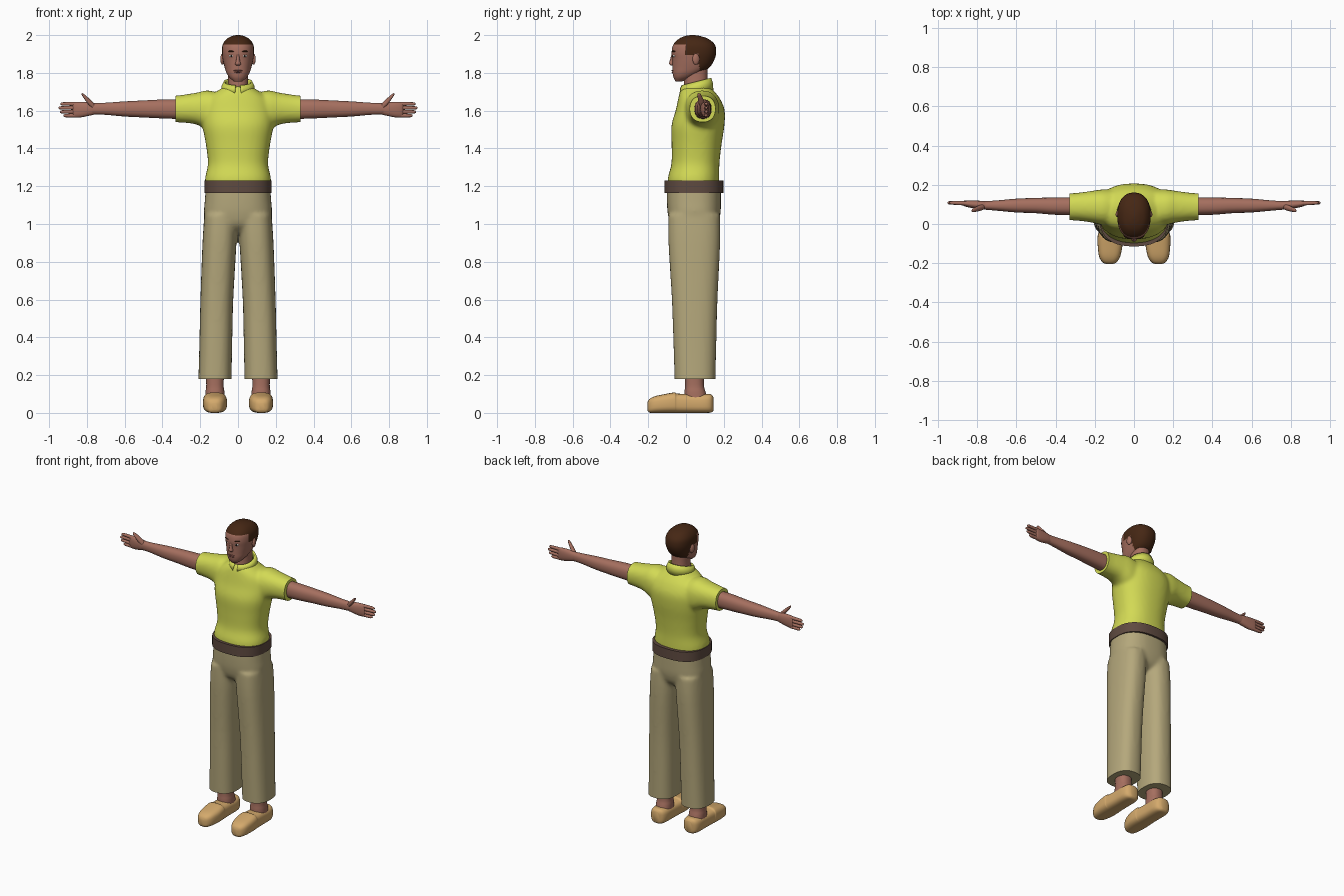
import bpy, bmesh, math
from mathutils import Matrix, Vector

if "Cube" in bpy.data.objects:
    bpy.data.objects.remove(bpy.data.objects["Cube"])


def material(name, r, g, b):
    m = bpy.data.materials.new(name)
    m.use_nodes = True
    m.diffuse_color = (r, g, b, 1)
    bsdf = m.node_tree.nodes["Principled BSDF"]
    bsdf.inputs["Base Color"].default_value = (r, g, b, 1)
    bsdf.inputs["Roughness"].default_value = 0.8
    return m


SKIN = material("brown skin", 0.38, 0.16, 0.115)
HAIR = material("dark brown hair", 0.06, 0.02, 0.007)
SHIRT = material("lime shirt", 0.65, 0.70, 0.09)
TROUSERS = material("khaki trousers", 0.46, 0.39, 0.20)
BELT = material("brown belt", 0.115, 0.07, 0.052)
SHOE = material("tan shoe", 0.66, 0.40, 0.15)
WHITE = material("eye white", 0.7, 0.66, 0.6)
DARK = material("dark iris", 0.02, 0.012, 0.01)
LIP = material("lip", 0.24, 0.085, 0.07)

AXES = {"x": lambda t, a, b: (t, a, b),
        "y": lambda t, a, b: (a, t, b),
        "z": lambda t, a, b: (a, b, t)}


def smooth_rings(rings, steps):
    """Catmull-Rom interpolation between cross-sections."""
    out = []
    for i in range(len(rings) - 1):
        p = [rings[max(0, min(len(rings) - 1, i + k))] for k in (-1, 0, 1, 2)]
        for s in range(steps):
            u = s / steps
            out.append([b + 0.5 * u * (c - a + u * (2*a - 5*b + 4*c - d + u * (3*(b - c) + d - a)))
                        for a, b, c, d in zip(*p)])
    return out + [list(rings[-1])]


def loft(bm, rings, axis="z", e=2.3, n=32, steps=4, side=1):
    """Rings are (position, centre a, centre b, radius a, radius b)."""
    loops = []
    for t, a, b, ra, rb in smooth_rings(rings, steps):
        loop = []
        for k in range(n):
            c, s = math.cos(math.tau * k / n), math.sin(math.tau * k / n)
            pa = a + max(ra, 0.001) * math.copysign(abs(c) ** (2 / e), c)
            pb = b + max(rb, 0.001) * math.copysign(abs(s) ** (2 / e), s)
            x, y, z = AXES[axis](t, pa, pb)
            loop.append(bm.verts.new((x * side, y, z)))
        loops.append(loop)
    for lo, hi in zip(loops, loops[1:]):
        for k in range(n):
            bm.faces.new((lo[k], lo[(k + 1) % n], hi[(k + 1) % n], hi[k]))
    bm.faces.new(loops[0])
    bm.faces.new(loops[-1])


def ball(bm, centre, radii, turn=0.0):
    m = (Matrix.Translation(centre) @ Matrix.Rotation(turn, 4, "Z")
         @ Matrix.Diagonal((*radii, 1)))
    bmesh.ops.create_uvsphere(bm, u_segments=20, v_segments=12, radius=1, matrix=m)


def finish(name, bm, *mats, angle=40):
    bmesh.ops.recalc_face_normals(bm, faces=bm.faces[:])
    me = bpy.data.meshes.new(name)
    bm.to_mesh(me)
    bm.free()
    ob = bpy.data.objects.new(name, me)
    bpy.context.collection.objects.link(ob)
    for m in mats:
        me.materials.append(m)
    bpy.ops.object.select_all(action="DESELECT")
    ob.select_set(True)
    bpy.context.view_layer.objects.active = ob
    bpy.ops.object.shade_smooth_by_angle(angle=math.radians(angle))
    return ob


def fuse(name, bm, mat, cuts):
    """Melt overlapping lofts into one cloth skin, then trim the hems flat."""
    ob = finish(name, bm, mat)
    rm = ob.modifiers.new("melt", "REMESH")
    rm.mode, rm.voxel_size = "VOXEL", 0.01
    sm = ob.modifiers.new("soften", "SMOOTH")
    sm.factor, sm.iterations = 0.5, 10
    dg = bpy.context.evaluated_depsgraph_get()
    melted = bpy.data.meshes.new_from_object(ob.evaluated_get(dg))
    bpy.data.objects.remove(ob)
    bm = bmesh.new()
    bm.from_mesh(melted)
    for co, no in cuts:
        bmesh.ops.bisect_plane(bm, geom=bm.verts[:] + bm.edges[:] + bm.faces[:],
                               plane_co=co, plane_no=no, clear_outer=True)
        bmesh.ops.holes_fill(bm, edges=[ed for ed in bm.edges if ed.is_boundary], sides=0)
    for f in bm.faces:
        f.material_index = 0
    return finish(name, bm, mat, angle=50)


SIDES = (("left", 1), ("right", -1))

# Shirt: torso and two short sleeves
bm = bmesh.new()
loft(bm, [(1.19, 0, .04, .174, .135), (1.245, 0, .04, .174, .136), (1.32, 0, .05, .159, .127),
          (1.42, 0, .056, .17, .132), (1.52, 0, .063, .187, .14), (1.60, 0, .075, .187, .13),
          (1.66, 0, .07, .165, .112), (1.70, 0, .06, .115, .092), (1.73, 0, .055, .07, .07)], n=48)
for _, s in SIDES:
    loft(bm, [(.04, .08, 1.58, .09, .09), (.15, .085, 1.60, .092, .107), (.22, .088, 1.611, .08, .084),
              (.30, .088, 1.61, .07, .073), (.37, .088, 1.608, .069, .068)], "x", side=s)
fuse("shirt", bm, SHIRT, [(Vector((s * .33, 0, 0)), Vector((s, 0, 0))) for _, s in SIDES])

# Collar: open band, lower at the front
bm = bmesh.new()
rows = []
for rx, ry, lift, tilt in ((.086, .087, 1.698, .008), (.084, .085, 1.73, .014), (.072, .076, 1.753, .02)):
    row = []
    for k in range(41):
        a = -math.pi / 2 + .17 + (math.tau - .34) * k / 40
        row.append(bm.verts.new((rx * math.cos(a), .055 + ry * math.sin(a), lift + tilt * math.sin(a))))
    rows.append(row)
for lo, hi in zip(rows, rows[1:]):
    for k in range(40):
        bm.faces.new((lo[k], lo[k + 1], hi[k + 1], hi[k]))
ob = finish("collar", bm, SHIRT, angle=60)
band = ob.modifiers.new("thickness", "SOLIDIFY")
band.thickness, band.offset = 0.012, -0.5

# Trousers: hips and two legs
bm = bmesh.new()
loft(bm, [(.95, 0, .045, .08, .07), (.99, 0, .043, .15, .12), (1.05, 0, .043, .179, .139),
          (1.12, 0, .042, .176, .143), (1.20, 0, .042, .17, .143)], n=48, e=2.5)
for _, s in SIDES:
    loft(bm, [(.13, .123, .048, .088, .107), (.35, .118, .047, .087, .113), (.60, .112, .046, .087, .121),
              (.90, .098, .044, .09, .137), (1.05, .09, .043, .088, .137)], e=2.5, side=s)
fuse("trousers", bm, TROUSERS, [(Vector((0, 0, .18)), Vector((0, 0, -1)))])

# Belt
bm = bmesh.new()
loft(bm, [(1.165, 0, .042, .177, .156), (1.23, 0, .042, .177, .156)], n=64, steps=1, e=2.5)
finish("belt", bm, BELT)

# Neck
bm = bmesh.new()
loft(bm, [(1.68, 0, .055, .062, .07), (1.75, 0, .052, .053, .062), (1.84, 0, .052, .052, .062)])
finish("neck", bm, SKIN)


# Head, with the hair cap chosen by a hairline rule
def is_hair(c):
    if c.y < -.005:
        return c.z > 1.947
    if c.y < .035:
        return c.z > 1.895
    return c.z > (1.90 if c.y < .07 else 1.80)


bm = bmesh.new()
profile = ((1.755, -.055, -.02, .022), (1.775, -.066, .03, .045), (1.80, -.071, .08, .061),
           (1.83, -.072, .125, .071), (1.87, -.073, .15, .08), (1.91, -.076, .16, .085),
           (1.95, -.067, .152, .081), (1.98, -.038, .118, .06), (1.995, -.005, .075, .031),
           (2.0, .025, .045, .008))
loft(bm, [(z, 0, (f + b) / 2, w, (b - f) / 2) for z, f, b, w in profile], n=72, steps=5)
for f in bm.faces:
    f.material_index = int(is_hair(f.calc_center_median()))
finish("head", bm, SKIN, HAIR, angle=60)

# Nose and mouth
bm = bmesh.new()
loft(bm, [(1.838, 0, -.07, .008, .008), (1.847, 0, -.074, .015, .015), (1.865, 0, -.073, .010, .013),
          (1.90, 0, -.069, .006, .007)], n=16)
finish("nose", bm, SKIN, angle=60)
bm = bmesh.new()
ball(bm, (0, -.066, 1.812), (.024, .011, .004))
ball(bm, (0, -.065, 1.804), (.020, .011, .005))
finish("lips", bm, LIP)

for name, s in SIDES:
    # Eye, iris, brow and ear
    for part, mat, centre, radii, turn in (
            ("eye", WHITE, (.036, -.063, 1.89), (.014, .007, .007), .45),
            ("iris", DARK, (.035, -.066, 1.89), (.006, .006, .0065), .45),
            ("brow", HAIR, (.037, -.065, 1.914), (.019, .007, .004), .45),
            ("ear", SKIN, (.082, .053, 1.873), (.011, .019, .03), .25)):
        bm = bmesh.new()
        ball(bm, (centre[0] * s, *centre[1:]), radii, turn * s)
        finish(f"{name}_{part}", bm, mat)

    # Arm
    bm = bmesh.new()
    loft(bm, [(.28, .09, 1.608, .046, .053), (.40, .091, 1.609, .044, .05), (.50, .094, 1.609, .039, .045),
              (.60, .094, 1.609, .035, .04), (.70, .094, 1.61, .026, .032), (.77, .095, 1.61, .021, .029)],
         "x", side=s)
    finish(f"{name}_arm", bm, SKIN)

    # Hand: palm, four fingers and a raised thumb
    bm = bmesh.new()
    loft(bm, [(.74, .095, 1.61, .018, .026), (.78, .097, 1.609, .021, .034), (.83, .101, 1.606, .019, .041),
              (.865, .105, 1.605, .014, .041), (.875, .106, 1.605, .007, .036)], "x", side=s, n=24)
    for tip, z in ((.94, 1.636), (.95, 1.615), (.943, 1.594), (.925, 1.574)):
        loft(bm, [(.85, .105, 1.605 + (z - 1.605) * .95, .011, .011), (.90, .107, z, .010, .0095),
                  (tip - .008, .108, z, .008, .008), (tip, .108, z, .003, .003)], "x", side=s, n=12)
    loft(bm, [(.755, .092, 1.615, .014, .016), (.785, .082, 1.643, .015, .018), (.808, .074, 1.668, .012, .014),
              (.823, .069, 1.684, .009, .008), (.828, .068, 1.688, .003, .003)], "x", side=s, n=12)
    finish(f"{name}_hand", bm, SKIN, angle=60)

    # Ankle
    bm = bmesh.new()
    loft(bm, [(.05, .122, .055, .052, .065), (.11, .122, .048, .050, .056), (.15, .122, .045, .046, .05),
              (.25, .122, .045, .05, .052)], side=s)
    finish(f"{name}_ankle", bm, SKIN)

    # Slip-on shoe, with a small step where the vamp ends
    bm = bmesh.new()
    loft(bm, [(-.205, .125, .034, .014, .018), (-.195, .125, .037, .036, .035), (-.165, .124, .044, .054, .044),
              (-.11, .122, .05, .063, .05), (-.06, .122, .054, .063, .054), (-.045, .122, .051, .060, .051),
              (.03, .122, .05, .057, .05), (.10, .122, .05, .056, .05), (.132, .122, .05, .045, .048),
              (.145, .122, .048, .024, .036)], "y", e=3, side=s)
    finish(f"{name}_shoe", bm, SHOE, angle=60)
